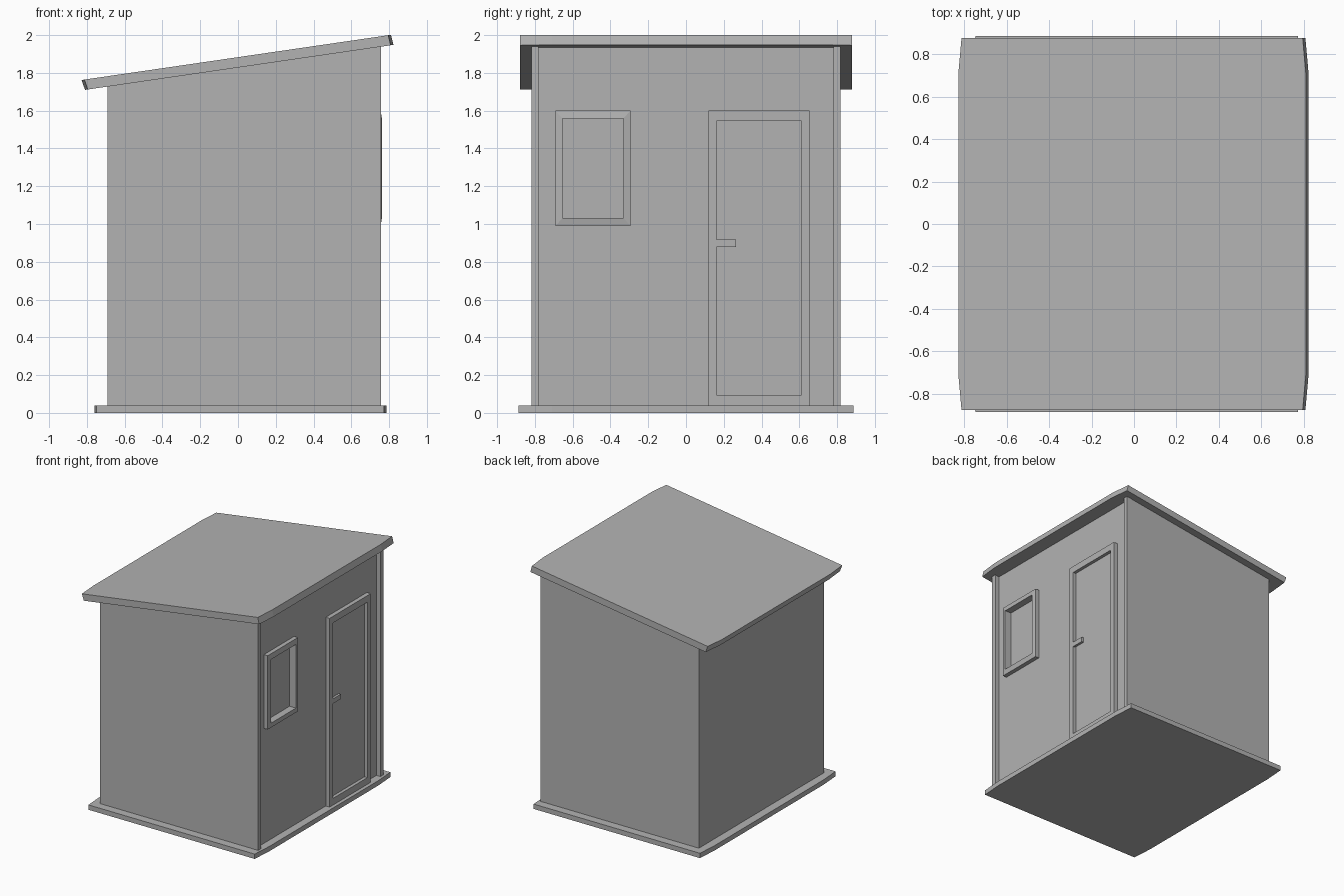
import bpy
import bmesh

cube = bpy.data.objects.get("Cube")
if cube:
    bpy.data.objects.remove(cube, do_unlink=True)

grey = bpy.data.materials.new("plain_grey")
grey.use_nodes = True
grey.diffuse_color = (0.45, 0.45, 0.45, 1)
grey.node_tree.nodes["Principled BSDF"].inputs["Base Color"].default_value = grey.diffuse_color


def skin(name, loops, caps=True):
    """Join successive loops of points; cap the ends, or close into a ring."""
    bm = bmesh.new()
    rows = [[bm.verts.new(p) for p in loop] for loop in loops]
    pairs = list(zip(rows, rows[1:]))
    if caps:
        bm.faces.new(rows[0])
        bm.faces.new(rows[-1])
    else:
        pairs.append((rows[-1], rows[0]))
    for a, b in pairs:
        for i in range(len(a)):
            j = (i + 1) % len(a)
            bm.faces.new((a[i], a[j], b[j], b[i]))
    bmesh.ops.recalc_face_normals(bm, faces=bm.faces)
    mesh = bpy.data.meshes.new(name)
    bm.to_mesh(mesh)
    bm.free()
    mesh.materials.append(grey)
    obj = bpy.data.objects.new(name, mesh)
    bpy.context.collection.objects.link(obj)
    return obj


def rect(x, y0, y1, z0, z1):
    return [(x, y0, z0), (x, y1, z0), (x, y1, z1), (x, y0, z1)]


def box(name, x0, x1, y0, y1, z0, z1):
    return skin(name, [rect(x0, y0, y1, z0, z1), rect(x1, y0, y1, z0, z1)])


def outline(x0, x1, half, height, pull):
    """Slab outline whose short ends taper in slightly at the corners."""
    pts = [(x0 + pull, -half), (x1 - pull, -half), (x1, -0.71), (x1, 0.71),
           (x1 - pull, half), (x0 + pull, half), (x0, 0.71), (x0, -0.71)]
    return [(x, y, height(x)) for x, y in pts]


def roof_under(x):
    return 1.71 + 0.146 * (x + 0.81)


def roof_top(x):
    return roof_under(x) + 0.055


def frame(name, y0, y1, z0, z1, w, h, lip):
    """Rectangular trim around an opening, its face rising to the inner edge."""
    outer = (y0, y1, z0, z1)
    inner = (y0 + w, y1 - w, z0 + h, z1 - h)
    skin(name, [rect(0.70, *outer), rect(0.755, *outer),
                rect(0.755 + lip, *inner), rect(0.70, *inner)], caps=False)


def walls(name, x0, x1, y0, y1):
    """Upright block whose top follows the roof slope."""
    return skin(name, [[(x0, y, 0.035), (x1, y, 0.035),
                        (x1, y, roof_under(x1) + 0.002),
                        (x0, y, roof_under(x0) + 0.002)] for y in (y0, y1)])


# Floor and sloping roof
skin("floor_slab", [outline(-0.76, 0.785, 0.886, lambda x: z, 0.012) for z in (0, 0.04)])
skin("roof", [outline(-0.81, 0.823, 0.878, roof_under, 0.015),
              outline(-0.828, 0.81, 0.878, roof_top, 0.015)])

# Walls with a shallow window recess
body = walls("wall_body", -0.69, 0.72, -0.817, 0.817)
cutter = box("window_cutter", 0.704, 0.8, -0.68, -0.31, 1.01, 1.58)
cutter.hide_render = True
cut = body.modifiers.new("window_recess", 'BOOLEAN')
cut.operation = 'DIFFERENCE'
cut.object = cutter
bpy.context.view_layer.objects.active = body
bpy.ops.object.modifier_apply(modifier=cut.name)
bpy.data.objects.remove(cutter, do_unlink=True)

# Corner posts
for side, label in ((-1, "front"), (1, "back")):
    walls(label + "_corner_post", 0.716, 0.757, *sorted((side * 0.78, side * 0.818)))

# Window and door
frame("window_frame", -0.69, -0.295, 0.99, 1.6, 0.036, 0.042, 0.007)
frame("door_frame", 0.118, 0.655, 0.04, 1.6, 0.043, 0.055, 0)
box("door_panel", 0.71, 0.728, 0.15, 0.625, 0.08, 1.56)
box("door_handle", 0.735, 0.755, 0.155, 0.265, 0.878, 0.918)
